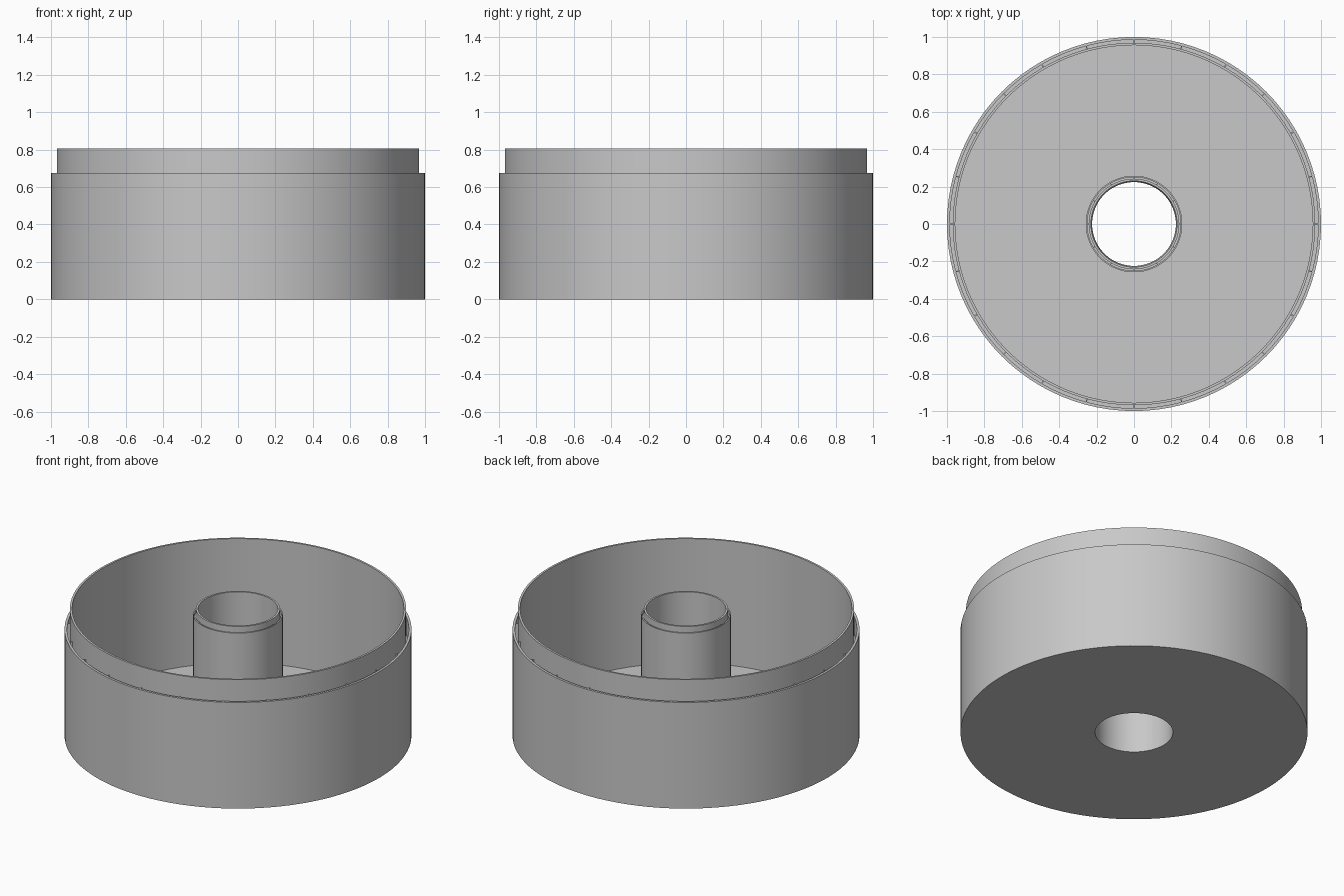
import bpy, bmesh, math

cube = bpy.data.objects.get("Cube")
if cube:
    bpy.data.objects.remove(cube, do_unlink=True)

grey = bpy.data.materials.new("light grey plastic")
grey.use_nodes = True
colour = (0.58, 0.58, 0.58, 1)
grey.diffuse_color = colour
grey.node_tree.nodes["Principled BSDF"].inputs["Base Color"].default_value = colour

SEGMENTS = 96
FLOOR = 0.015
LEDGE, HUB_LEDGE, TOP = 0.675, 0.77, 0.805


def finish(name, bm):
    bmesh.ops.recalc_face_normals(bm, faces=bm.faces[:])
    mesh = bpy.data.meshes.new(name)
    bm.to_mesh(mesh)
    bm.free()
    mesh.materials.append(grey)
    obj = bpy.data.objects.new(name, mesh)
    bpy.context.collection.objects.link(obj)
    return obj


def lathe(name, profile):
    """Revolve a closed (radius, height) outline around z."""
    bm = bmesh.new()
    rings = []
    for i in range(SEGMENTS):
        a = math.tau * i / SEGMENTS
        rings.append([bm.verts.new((r * math.cos(a), r * math.sin(a), z)) for r, z in profile])
    n = len(profile)
    for i in range(SEGMENTS):
        here, after = rings[i], rings[(i + 1) % SEGMENTS]
        for j in range(n):
            k = (j + 1) % n
            bm.faces.new((here[j], after[j], after[k], here[k]))
    obj = finish(name, bm)
    bpy.ops.object.select_all(action='DESELECT')
    obj.select_set(True)
    bpy.context.view_layer.objects.active = obj
    bpy.ops.object.shade_smooth_by_angle(angle=math.radians(30))


def ribs(name, count, r_in, r_out, z_top, width):
    """Thin webs that join the two skins of a double wall."""
    bm = bmesh.new()
    for i in range(count):
        a = math.tau * i / count
        made = bmesh.ops.create_cube(bm, size=1)["verts"]
        height = z_top - FLOOR
        bmesh.ops.scale(bm, vec=(r_out - r_in, width, height), verts=made)
        bmesh.ops.translate(bm, vec=((r_in + r_out) / 2, 0, FLOOR + height / 2), verts=made)
        for v in made:
            x, y = v.co.x, v.co.y
            v.co.x = x * math.cos(a) - y * math.sin(a)
            v.co.y = x * math.sin(a) + y * math.cos(a)
    finish(name, bm)


# Ring-shaped tub: double outer wall, thin floor, double-walled hollow hub
lathe("ring_tub", [
    (0.224, 0), (1.0, 0), (1.0, LEDGE), (0.985, LEDGE),
    (0.985, FLOOR), (0.969, FLOOR), (0.969, TOP), (0.956, TOP),
    (0.956, FLOOR), (0.258, FLOOR), (0.258, HUB_LEDGE), (0.25, HUB_LEDGE),
    (0.25, FLOOR), (0.242, FLOOR), (0.242, TOP), (0.23, TOP),
])

# Webs between the skins
ribs("outer_wall_ribs", 24, 0.967, 0.987, LEDGE - 0.002, 0.006)
ribs("hub_wall_ribs", 12, 0.241, 0.251, HUB_LEDGE - 0.002, 0.004)
